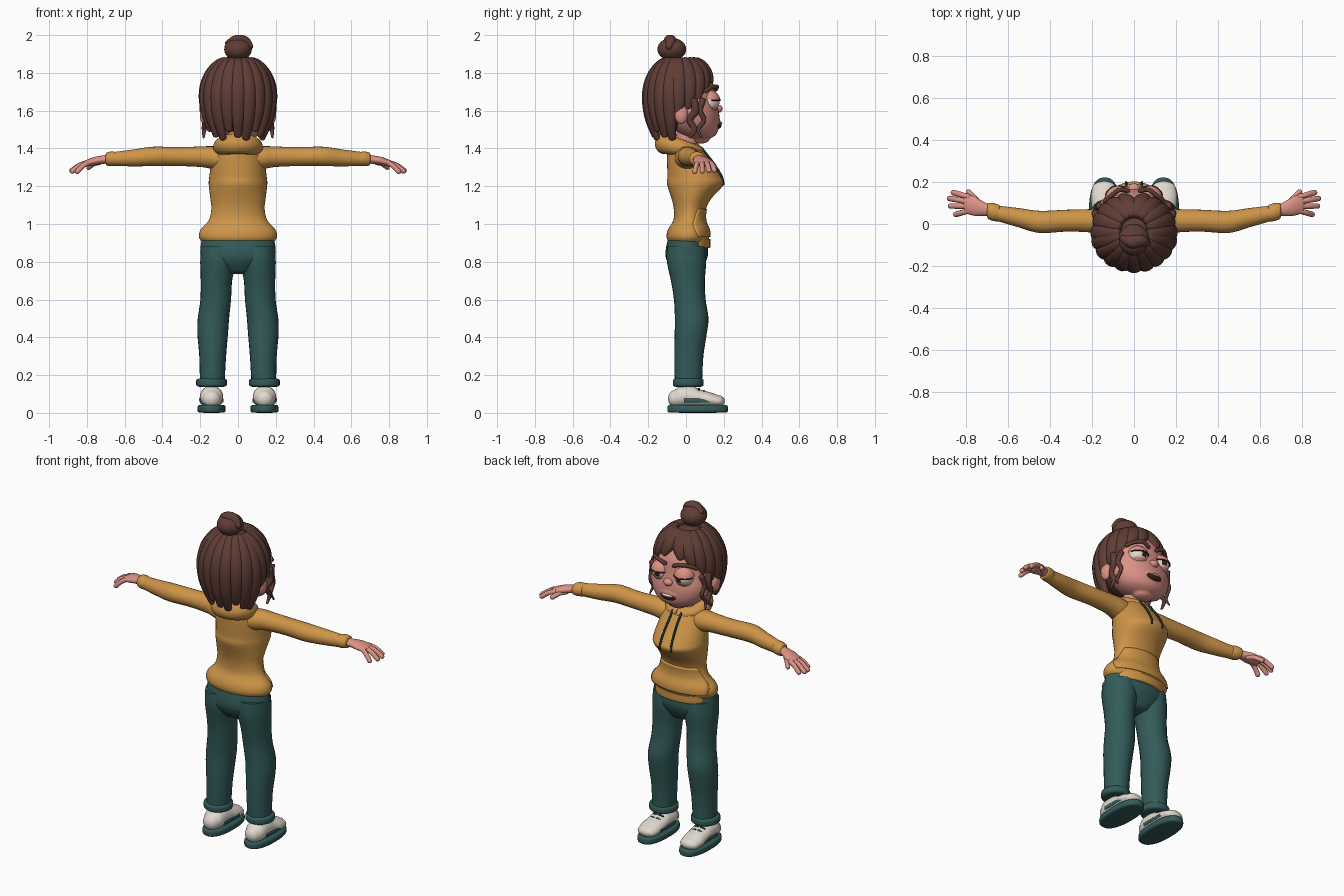
import bpy, bmesh, math
from math import sin, cos, pi, radians, sqrt
from mathutils import Vector, Matrix

if "Cube" in bpy.data.objects:
    bpy.data.objects.remove(bpy.data.objects["Cube"])


def material(name, *rgb):
    m = bpy.data.materials.new(name)
    m.use_nodes = True
    m.diffuse_color = (*rgb, 1)
    m.node_tree.nodes["Principled BSDF"].inputs["Base Color"].default_value = (*rgb, 1)
    return m


HAIR = material("brown hair", .115, .047, .036)
YELLOW = material("mustard fabric", .62, .30, .065)
TEAL = material("teal fabric", .032, .105, .1)
SKIN = material("skin", .72, .29, .24)
WHITE = material("off white", .75, .70, .62)
DARK = material("dark teal cord", .01, .03, .035)
MOUTH = material("dark mouth", .05, .012, .012)


def finish(name, bm, mats, mirror=False):
    """Turn a bmesh into a smooth object, mirrored across x if wanted."""
    bmesh.ops.recalc_face_normals(bm, faces=bm.faces)
    mesh = bpy.data.meshes.new(name)
    bm.to_mesh(mesh)
    bm.free()
    for m in mats:
        mesh.materials.append(m)
    ob = bpy.data.objects.new(name, mesh)
    bpy.context.collection.objects.link(ob)
    bpy.ops.object.select_all(action='DESELECT')
    ob.select_set(True)
    bpy.context.view_layer.objects.active = ob
    bpy.ops.object.shade_smooth_by_angle(angle=radians(50))
    if mirror:
        ob.modifiers.new("mirror", 'MIRROR').use_mirror_merge = False
    return ob


def smooth_path(pts, steps):
    """Catmull-Rom resampling of rows of numbers."""
    out = []
    for i in range(len(pts) - 1):
        a, b, c, d = (pts[max(0, min(len(pts) - 1, i + k))] for k in (-1, 0, 1, 2))
        for s in range(steps):
            t = s / steps
            out.append([q + .5 * t * (r - p + t * (2*p - 5*q + 4*r - e + t * (3*(q - r) + e - p)))
                        for p, q, r, e in zip(a, b, c, d)])
    return out + [list(pts[-1])]


def sweep(name, rows, mat, axis=None, ref=(1, 0, 0), cap=0, n=24, steps=4, power=2, mirror=False):
    """Loft ellipses along rows of (x, y, z, half width, half depth)."""
    rows = smooth_path(rows, steps)
    rings = []
    for i, r in enumerate(rows):
        nxt, prv = rows[min(i + 1, len(rows) - 1)], rows[max(i - 1, 0)]
        t = Vector(axis) if axis else (Vector(nxt[:3]) - Vector(prv[:3])).normalized()
        side = Vector(ref)
        side = (side - t * side.dot(t)).normalized()
        rings.append((Vector(r[:3]), t, side, t.cross(side), r[3], r[4]))
    if cap:
        def dome(ring, sign):
            c, t, s, u, a, b = ring
            return [(c + t * sign * cap * sin(k), t, s, u, a * cos(k), b * cos(k))
                    for k in (.4, .8, 1.2, 1.45)]
        rings = dome(rings[0], -1)[::-1] + rings + dome(rings[-1], 1)
    bm = bmesh.new()
    loops = []
    for c, t, s, u, a, b in rings:
        loop = []
        for k in range(n):
            x, y = cos(2 * pi * k / n), sin(2 * pi * k / n)
            x, y = (math.copysign(abs(v) ** (2 / power), v) for v in (x, y))
            loop.append(bm.verts.new(c + s * a * x + u * b * y))
        loops.append(loop)
    for p, q in zip(loops, loops[1:]):
        for k in range(n):
            bm.faces.new((p[k], p[(k + 1) % n], q[(k + 1) % n], q[k]))
    bm.faces.new(loops[0])
    bm.faces.new(loops[-1])
    return finish(name, bm, [mat], mirror)


def upright(name, rows, mat, x=0, **kw):
    """Vertical loft from rows of (y, z, half width, half depth)."""
    return sweep(name, [(x, *r) for r in rows], mat, axis=(0, 0, 1), **kw)


def tube(name, pts, radius, mat, **kw):
    return sweep(name, [(*p, radius, radius) for p in pts], mat, cap=radius, n=10, **kw)


def ball(name, centre, size, mats, rule=None, keep=None, mirror=False):
    """Ellipsoid; rule picks a material and keep picks faces by direction."""
    bm = bmesh.new()
    bmesh.ops.create_uvsphere(bm, u_segments=32, v_segments=24, radius=1)
    for f in bm.faces:
        f.material_index = rule(f.calc_center_median()) if rule else 0
    if keep:
        bmesh.ops.delete(bm, geom=[f for f in bm.faces if not keep(f.calc_center_median())], context='FACES')
    bm.transform(Matrix.Translation(centre) @ Matrix.Diagonal((*size, 1)))
    return finish(name, bm, mats, mirror)


# Hooded top
TORSO = [(.01, .9, .185, .1), (.01, .93, .207, .113), (.012, .97, .198, .108),
         (.017, 1.02, .155, .084), (.02, 1.08, .141, .085), (.03, 1.14, .147, .108),
         (.05, 1.21, .155, .15), (.045, 1.25, .152, .143), (.02, 1.32, .142, .12),
         (0, 1.38, .125, .1), (-.01, 1.42, .1, .08)]
upright("hoodie_body", TORSO, YELLOW, n=40, cap=.01)
upright("hoodie_hem", [(.03, .872, .165, .092), (.03, .88, .172, .099), (.03, .92, .172, .099)], YELLOW)
hood = []
for k in range(25):
    a = 2 * pi * k / 24 + pi / 2
    back = (1 - sin(a)) / 2
    hood.append((.088 * cos(a), -.025 + .088 * sin(a), 1.385 + .04 * back, .03 + .025 * back, .035 + .017 * back))
sweep("hood_collar", hood, YELLOW, ref=(0, 0, 1), steps=2)

# Front pocket wrapped on the belly
bm = bmesh.new()
grid = []
for y, z, rx, ry in smooth_path(TORSO, 4):
    if .93 <= z <= 1.085:
        reach = radians(58 + 20 * (1 - abs(z - 1.0) / .085))
        grid.append([bm.verts.new(((rx + .004) * sin(a), y + (ry + .007) * cos(a), z))
                     for a in (reach * (k / 8 - 1) for k in range(17))])
for p, q in zip(grid, grid[1:]):
    for k in range(16):
        bm.faces.new((p[k], p[k + 1], q[k + 1], q[k]))
pocket = finish("front_pocket", bm, [YELLOW])
pocket.modifiers.new("thickness", 'SOLIDIFY').thickness = .012

# Drawstrings
tube("drawstrings", [(.03, .085, 1.4), (.03, .125, 1.35), (.033, .155, 1.31), (.036, .19, 1.25), (.038, .199, 1.21)],
     .006, DARK, mirror=True)

# Sleeves, cuffs and hands
ARM = dict(axis=(1, 0, 0), ref=(0, 1, 0), mirror=True)
sweep("sleeves", [(.05, 0, 1.34, .07, .065), (.14, .01, 1.352, .064, .06), (.2, .015, 1.356, .056, .054),
                  (.32, .016, 1.357, .052, .05), (.45, .01, 1.358, .053, .051),
                  (.55, .03, 1.35, .046, .045), (.65, .05, 1.345, .037, .037)], YELLOW, **ARM)
sweep("sleeve_cuffs", [(.645, .052, 1.345, .04, .036), (.67, .057, 1.345, .043, .039),
                       (.695, .062, 1.344, .039, .035)], YELLOW, cap=.008, **ARM)
sweep("palms", [(.68, .062, 1.344, .026, .024), (.72, .073, 1.34, .034, .022), (.76, .085, 1.333, .046, .022),
                (.8, .095, 1.322, .046, .018)], SKIN, cap=.015, **ARM)
FINGERS = {"index": ((.79, .13), (.862, .15), 1.285), "middle": ((.8, .108), (.88, .122), 1.283),
           "ring": ((.8, .085), (.876, .086), 1.28), "little": ((.79, .063), (.85, .046), 1.278),
           "thumb": ((.735, .095), (.79, .152), 1.3)}
for label, (a, b, z) in FINGERS.items():
    mid = ((a[0] + b[0]) / 2, (a[1] + b[1]) / 2, (1.325 + z) / 2 + .007)
    tube(label + "_fingers", [(*a, 1.325), mid, (*b, z)], .0135, SKIN, mirror=True)

# Trousers
upright("trouser_seat", [(.005, .755, .1, .075), (.003, .8, .18, .102), (.004, .85, .2, .113),
                         (.006, .93, .19, .1)], TEAL, n=32, cap=.02)
sweep("trouser_legs", [(.11, 0, .88, .085, .1), (.107, .003, .8, .093, .104), (.114, .01, .7, .083, .09),
                       (.118, .02, .6, .081, .084), (.13, .03, .5, .083, .089), (.134, .025, .42, .081, .085),
                       (.134, .015, .3, .071, .077), (.136, .013, .18, .066, .073)],
      TEAL, axis=(0, 0, 1), mirror=True)
upright("trouser_cuffs", [(.012, .14, .073, .074), (.012, .148, .081, .081), (.012, .172, .081, .081),
                          (.012, .18, .073, .074)], TEAL, x=.14, cap=.004, mirror=True)

# Shoes
upright("shoe_soles", [(.062, .003, .067, .155), (.062, .01, .074, .16), (.062, .032, .074, .16),
                       (.062, .04, .068, .154)], TEAL, x=.14, cap=.003, power=2.4, n=32, mirror=True)
sweep("shoe_uppers", [(.14, -.06, .075, .047, .045), (.14, -.03, .085, .06, .056), (.14, .03, .086, .061, .056),
                      (.14, .08, .076, .062, .046), (.142, .13, .069, .064, .039), (.142, .17, .062, .058, .032)],
      WHITE, axis=(0, 1, 0), cap=.035, mirror=True)
for i, y in enumerate((.065, .09, .115)):
    z = .128 - .012 * i
    tube(f"shoe_laces_{i + 1}", [(.11, y, z - .008), (.14, y + .005, z), (.17, y, z - .008)], .006, DARK, mirror=True)
for label, s in (("outer", 1), ("inner", -1)):
    sweep(f"shoe_{label}_stripes", [(.14 + s * .06, y, .065, .004, .011) for y in (-.01, .05, .13)], TEAL,
          axis=(0, 1, 0), n=12, mirror=True)

# Head
upright("head", [(.075, 1.45, .06, .05), (.065, 1.475, .12, .095), (.052, 1.52, .163, .124), (.04, 1.58, .183, .136),
                 (.02, 1.65, .18, .142), (0, 1.74, .17, .145), (-.02, 1.82, .125, .115)],
        SKIN, n=36, cap=.025)
upright("neck", [(0, 1.36, .065, .06), (.01, 1.5, .065, .06)], SKIN)
ball("muzzle", (0, .128, 1.54), (.095, .054, .055), [SKIN])
ball("nose", (0, .168, 1.61), (.028, .026, .022), [SKIN])
ball("ears", (.18, -.025, 1.58), (.022, .035, .05), [SKIN], mirror=True)

# Eyes with heavy lids
EYE = (.077, .122, 1.65)
GAZE = Vector((-.1, 1, -.08)).normalized()
ball("eyes", EYE, (.056,) * 3, [WHITE, MOUTH], rule=lambda d: int(d.normalized().dot(GAZE) > .93), mirror=True)
ball("upper_eyelids", EYE, (.06,) * 3, [SKIN], keep=lambda d: d.z > .12, mirror=True)
ball("lower_eyelids", EYE, (.059,) * 3, [SKIN], keep=lambda d: d.z < -.45, mirror=True)
tube("lash_lines", [(EYE[0] + .06 * sin(a), EYE[1] + .06 * cos(a), EYE[2] + .006)
                    for a in (-1, -.5, 0, .5, 1, 1.3)], .004, MOUTH, mirror=True)
tube("eyebrows", [(.03, .158, 1.712), (.07, .163, 1.728), (.115, .13, 1.722), (.14, .105, 1.705)],
     .011, HAIR, mirror=True)

# Mouth
ball("open_mouth", (0, .171, 1.525), (.05, .017, .021), [MOUTH])
ball("upper_teeth", (0, .179, 1.534), (.036, .013, .008), [WHITE])

# Hair
ball("hair_cap", (0, -.035, 1.68), (.19, .16, .19), [HAIR])


def clump(name, start, tip_z, drift=0, width=.042):
    """Tapered lock from the crown down to tip_z, drifting in azimuth (degrees)."""
    rows = []
    for k in range(8):
        t = k / 7
        a = radians(start + drift * t)
        z = 1.865 + (tip_z - 1.865) * t ** 1.5
        r = sqrt(max(.05, 1 - ((z - 1.66) / (.225 if z > 1.66 else .3)) ** 2))
        depth = .2 if sin(a) > 0 else .165
        w = sin(pi * (.16 + .74 * t)) ** .6
        rows.append((.182 * r * cos(a), -.04 + depth * r * sin(a), z, width * w, .031 * w))
    a = radians(start + drift / 2)
    sweep(name, rows, HAIR, ref=(-sin(a), cos(a), 0), cap=.012, n=14, steps=3)


for i in range(9):
    clump(f"back_lock_{i + 1}", 196 + 18.5 * i, (1.5, 1.47, 1.455)[i % 3])
for label, s in (("left", -1), ("right", 1)):
    for i, (off, tip, drift) in enumerate(((90, 1.56, 0), (68, 1.62, 6), (46, 1.67, 12), (24, 1.72, 18),
                                           (6, 1.755, 14))):
        clump(f"{label}_fringe_{i + 1}", 90 - s * off, tip, -s * drift, .045)
sweep("front_curls", [(.18, .04, 1.66, .02, .02), (.185, .05, 1.6, .018, .02), (.178, .02, 1.55, .014, .017),
                      (.18, .045, 1.5, .012, .014), (.182, .02, 1.46, .006, .007)], HAIR, cap=.006, n=12, mirror=True)
sweep("temple_curls", [(.165, .09, 1.66, .015, .016), (.178, .075, 1.6, .013, .014), (.172, .095, 1.55, .01, .012),
                       (.175, .065, 1.5, .009, .01), (.185, .08, 1.46, .004, .005)], HAIR, cap=.005, n=12, mirror=True)

# Bun
ball("hair_bun", (0, -.075, 1.925), (.073, .076, .06), [HAIR])
sweep("bun_twist", [(.055, -.09, 1.93, .02, .03), (.03, -.08, 1.962, .03, .035), (-.01, -.085, 1.972, .032, .028),
                    (-.045, -.07, 1.945, .022, .03)], HAIR, ref=(0, 1, 0), cap=.015, n=16)
